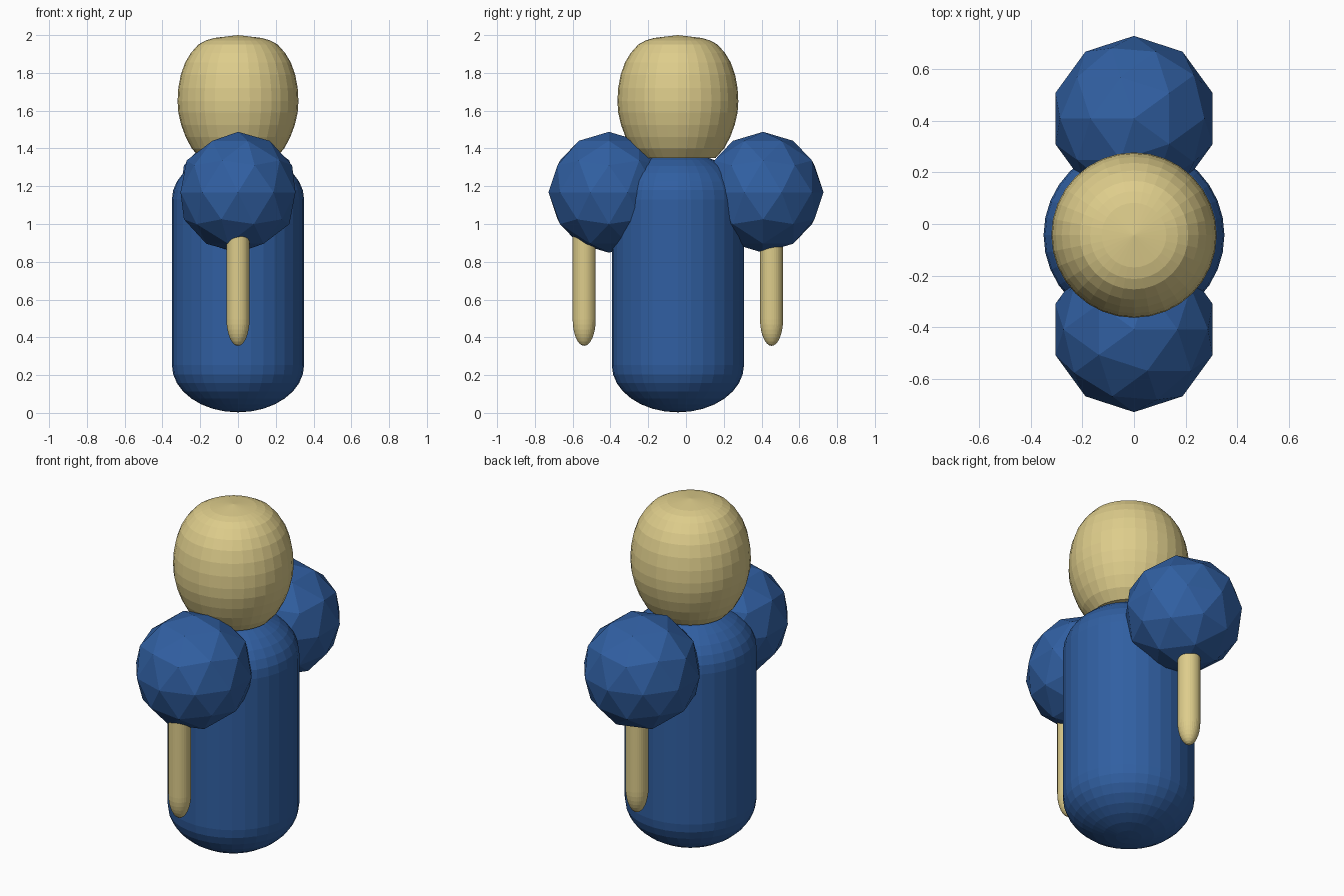
import bpy
import bmesh
import math
from mathutils import Matrix

if "Cube" in bpy.data.objects:
    bpy.data.objects.remove(bpy.data.objects["Cube"])


def material(name, rgb):
    m = bpy.data.materials.new(name)
    m.diffuse_color = (*rgb, 1)
    m.use_nodes = True
    m.node_tree.nodes["Principled BSDF"].inputs["Base Color"].default_value = m.diffuse_color
    return m


BLUE = material("blue cloth", (0.03, 0.115, 0.36))
TAN = material("pale tan", (0.73, 0.61, 0.26))
AXIS_Y = -0.043  # shared centre line of body, head and arms


def finish(name, bm, mat):
    bmesh.ops.recalc_face_normals(bm, faces=bm.faces)
    mesh = bpy.data.meshes.new(name)
    bm.to_mesh(mesh)
    bm.free()
    mesh.materials.append(mat)
    obj = bpy.data.objects.new(name, mesh)
    bpy.context.collection.objects.link(obj)
    return obj


def lathe(name, profile, y, mat, segments=32):
    """Turn (radius, height) points around a vertical axis; zero radius closes the end."""
    bm = bmesh.new()
    rings = []
    for r, z in profile:
        if r < 1e-4:
            rings.append([bm.verts.new((0, y, z))] * segments)
        else:
            rings.append([bm.verts.new((r * math.cos(a), y + r * math.sin(a), z))
                          for a in (2 * math.pi * i / segments for i in range(segments))])
    for low, high in zip(rings, rings[1:]):
        for i in range(segments):
            j = (i + 1) % segments
            bm.faces.new(dict.fromkeys((low[i], low[j], high[j], high[i])))
    return finish(name, bm, mat)


def capsule(radius, bottom, top, cap, steps=8):
    """Profile of a capsule with stretched round ends."""
    angles = [math.pi / 2 * i / steps for i in range(steps + 1)]
    low = [(radius * math.sin(a), bottom + cap * (1 - math.cos(a))) for a in angles]
    high = [(radius * math.cos(a), top - cap * (1 - math.sin(a))) for a in angles]
    return low + high


# Body
lathe("body", capsule(0.35, 0.003, 1.38, 0.25), AXIS_Y, BLUE)

# Egg-shaped head with a flattened crown and base
lathe("head", [(0, 1.35), (0.2, 1.35), (0.245, 1.40), (0.277, 1.46), (0.301, 1.525),
               (0.316, 1.59), (0.32, 1.65), (0.316, 1.72), (0.303, 1.79), (0.28, 1.855),
               (0.25, 1.905), (0.21, 1.95), (0.17, 1.972), (0.125, 1.985), (0, 2.0)],
      AXIS_Y, TAN)

# Faceted shoulders and hanging arms
for side, label in ((-1, "front"), (1, "back")):
    bm = bmesh.new()
    bmesh.ops.create_icosphere(bm, subdivisions=2, radius=0.32)
    if side == 1:
        bmesh.ops.rotate(bm, verts=bm.verts, matrix=Matrix.Rotation(math.pi, 3, 'Z'))
    bmesh.ops.translate(bm, verts=bm.verts, vec=(0, side * 0.408, 1.168))
    finish(label + "_shoulder", bm, BLUE)
    lathe(label + "_arm", capsule(0.061, 0.355, 1.1, 0.14), AXIS_Y + side * 0.496, TAN)
